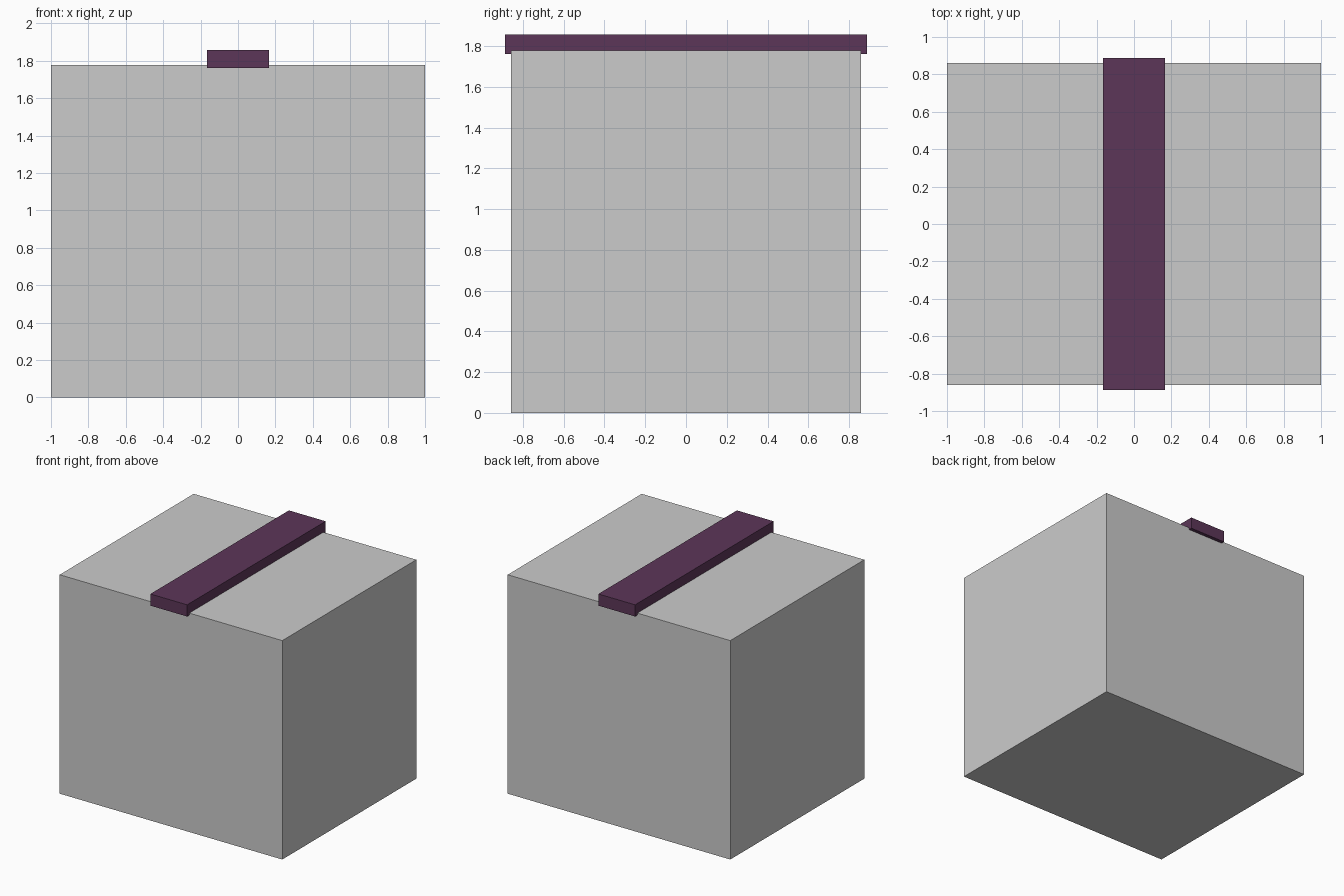
import bpy

if "Cube" in bpy.data.objects:
    bpy.data.objects.remove(bpy.data.objects["Cube"])


def box(name, size, z_min):
    """Axis-aligned box centred on x = y = 0, resting at z_min."""
    bpy.ops.mesh.primitive_cube_add(size=1, location=(0, 0, z_min + size[2] / 2))
    obj = bpy.context.object
    obj.name = name
    obj.scale = size
    bpy.ops.object.transform_apply(location=False, rotation=False, scale=True)
    return obj


# Main carton body
box("box_body", (2.0, 1.72, 1.778), 0.0)

# Coloured strip across the top, slightly sunk in and overhanging front and back
strip = box("top_strip", (0.33, 1.777, 0.095), 1.761)
purple = bpy.data.materials.new("purple")
purple.diffuse_color = (0.107, 0.037, 0.098, 1.0)
purple.use_nodes = True
purple.node_tree.nodes["Principled BSDF"].inputs["Base Color"].default_value = purple.diffuse_color
strip.data.materials.append(purple)
